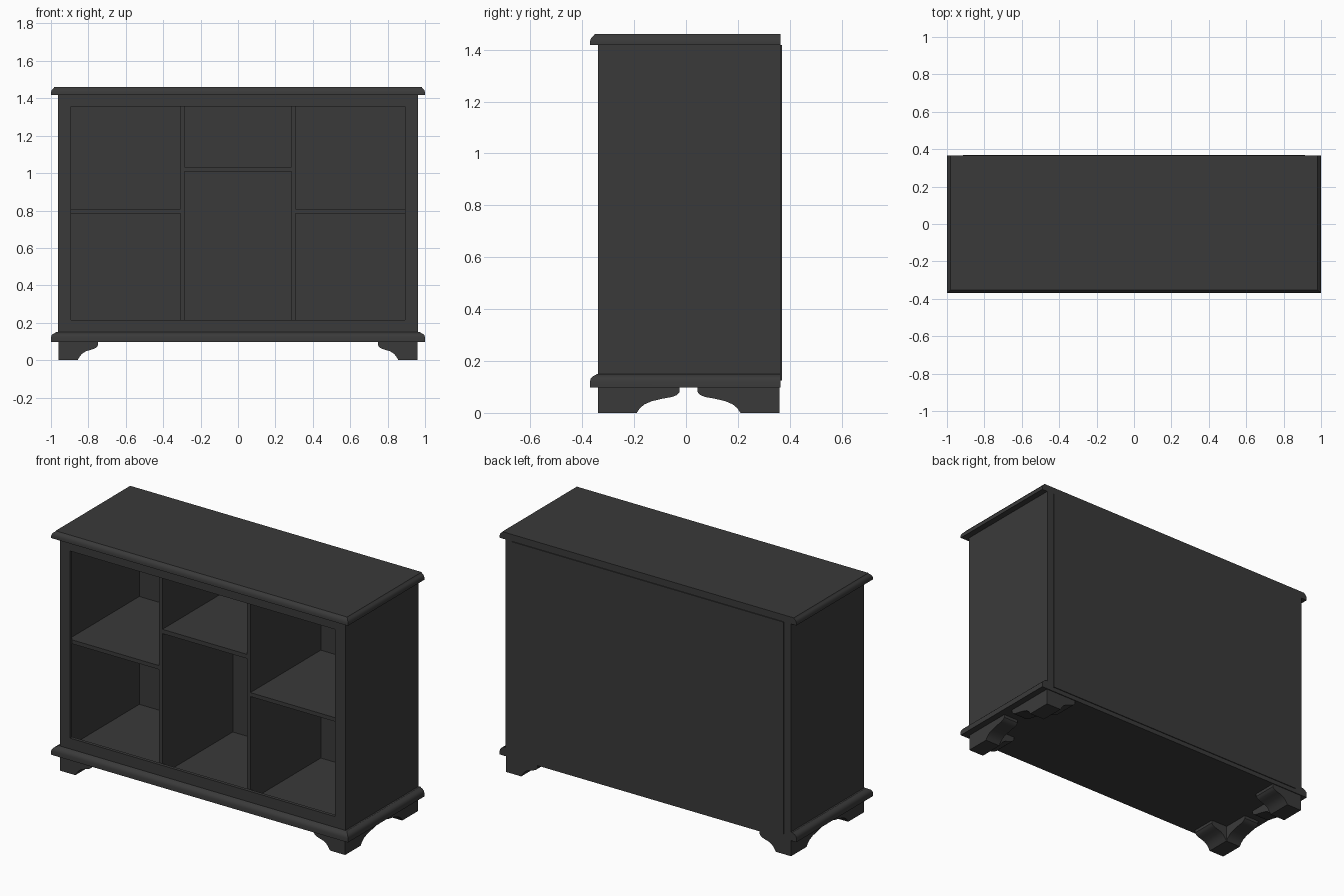
import bpy, bmesh

if "Cube" in bpy.data.objects:
    bpy.data.objects.remove(bpy.data.objects["Cube"])

mat = bpy.data.materials.new("charcoal_paint")
mat.diffuse_color = (0.042, 0.042, 0.042, 1)
mat.use_nodes = True
mat.node_tree.nodes["Principled BSDF"].inputs["Base Color"].default_value = mat.diffuse_color


def finish(name, bm, smooth=False):
    bmesh.ops.recalc_face_normals(bm, faces=bm.faces)
    me = bpy.data.meshes.new(name)
    bm.to_mesh(me)
    bm.free()
    me.materials.append(mat)
    ob = bpy.data.objects.new(name, me)
    bpy.context.collection.objects.link(ob)
    if smooth:
        bpy.ops.object.select_all(action='DESELECT')
        bpy.context.view_layer.objects.active = ob
        ob.select_set(True)
        bpy.ops.object.shade_smooth_by_angle()
    return ob


def box(name, x0, x1, y0, y1, z0, z1):
    bm = bmesh.new()
    bmesh.ops.create_cube(bm, size=1)
    for v in bm.verts:
        v.co = (x1 if v.co.x > 0 else x0,
                y1 if v.co.y > 0 else y0,
                z1 if v.co.z > 0 else z0)
    return finish(name, bm)


def moulded_slab(name, profile, back=0.365):
    """Slab whose front and side edges follow (inset, z); the back is flat."""
    bm = bmesh.new()
    rings = []
    for d, z in profile:
        x, y = 1 - d, -0.37 + d
        rings.append([bm.verts.new(p) for p in
                      ((-x, y, z), (x, y, z), (x, back, z), (-x, back, z))])
    for a, b in zip(rings, rings[1:]):
        for i in range(4):
            j = (i + 1) % 4
            bm.faces.new((a[i], a[j], b[j], b[i]))
    bm.faces.new(rings[0])
    bm.faces.new(rings[-1])
    return finish(name, bm, True)


# Moulded top and plinth
moulded_slab("top_board", [(0, 1.418), (0, 1.432), (0.003, 1.442), (0.008, 1.449),
                           (0.014, 1.453), (0.018, 1.46)])
moulded_slab("base_moulding", [(0, 0.098), (0, 0.122), (0.003, 0.132), (0.010, 0.140),
                               (0.020, 0.145), (0.027, 0.150)])

# Side panels and front stiles
for s, side in ((-1, "left"), (1, "right")):
    box(side + "_side_panel", *sorted((s * 0.915, s * 0.962)), -0.32, 0.365, 0.15, 1.418)
    box(side + "_stile", *sorted((s * 0.893, s * 0.962)), -0.34, -0.32, 0.15, 1.418)
    box(side + "_divider", *sorted((s * 0.285, s * 0.308)), -0.32, 0.36, 0.15, 1.418)
    box(side + "_shelf", *sorted((s * 0.308, s * 0.915)), -0.32, 0.36, 0.783, 0.807)

# Front rails, middle shelf and back panel
box("top_rail", -0.893, 0.893, -0.34, -0.32, 1.356, 1.418)
box("bottom_rail", -0.893, 0.893, -0.34, -0.32, 0.15, 0.216)
box("middle_shelf", -0.285, 0.285, -0.32, 0.36, 1.008, 1.034)
box("back_panel", -0.915, 0.915, 0.357, 0.37, 0.125, 1.418)

# Bracket feet: curved wings as (distance from the outer corner, z)
front_wing = [(0, 0), (0.102, 0), (0.113, 0.018), (0.126, 0.034), (0.145, 0.047),
              (0.175, 0.056), (0.195, 0.063), (0.205, 0.070), (0.212, 0.080), (0.212, 0.1), (0, 0.1)]
side_wing = [(0, 0), (0.150, 0), (0.162, 0.018), (0.180, 0.033), (0.208, 0.045),
             (0.250, 0.055), (0.285, 0.061), (0.305, 0.069), (0.315, 0.080), (0.315, 0.1), (0, 0.1)]


def foot(name, sx, sy):
    bm = bmesh.new()
    for prof, depth, swap in ((front_wing, 0.15, False), (side_wing, 0.10, True)):
        rings = []
        for d in (0, depth):
            ring = []
            for u, z in prof:
                a, b = (d, u) if swap else (u, d)
                ring.append(bm.verts.new((sx * (0.96 - a), 0.01 + sy * (0.35 - b), z)))
            rings.append(ring)
            bm.faces.new(ring)
        n = len(prof)
        for i in range(n):
            j = (i + 1) % n
            bm.faces.new((rings[0][i], rings[0][j], rings[1][j], rings[1][i]))
    finish(name, bm, True)


for sy, end in ((-1, "front"), (1, "back")):
    for sx, side in ((-1, "left"), (1, "right")):
        foot(f"{end}_{side}_foot", sx, sy)
